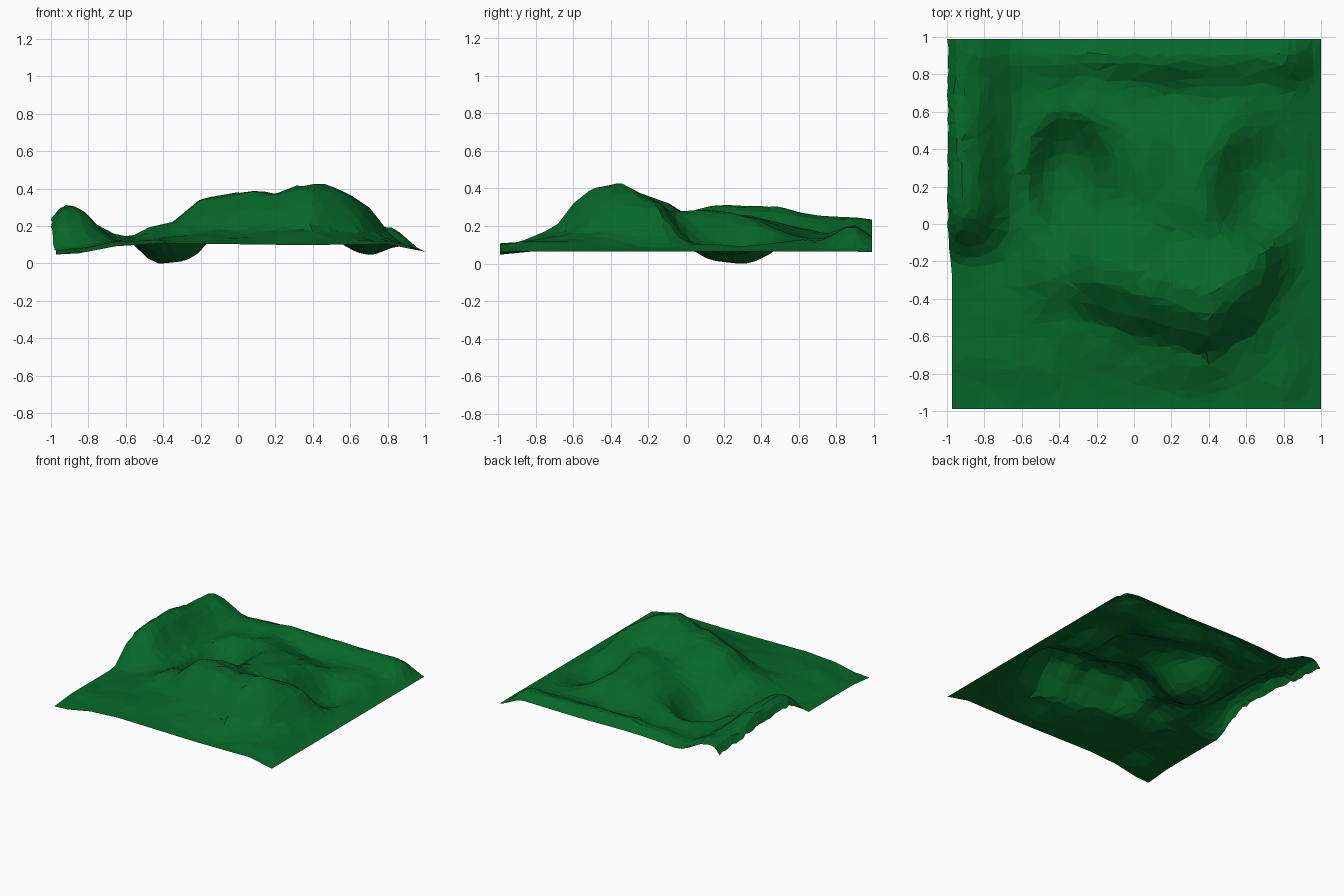
import bpy, bmesh, math, random
from mathutils import noise, Vector

if "Cube" in bpy.data.objects:
    bpy.data.objects.remove(bpy.data.objects["Cube"])

random.seed(4)
N = 46


def curve(pts, v):
    """Interpolation through (position, value) profile points."""
    if v <= pts[0][0]:
        return pts[0][1]
    for (a, p), (b, q) in zip(pts, pts[1:]):
        if v <= b:
            return p + (q - p) * (v - a) / (b - a)
    return pts[-1][1]


def step(a, b, v):
    t = max(0.0, min(1.0, (v - a) / (b - a)))
    return t * t * (3 - 2 * t)


def dome(x, y, cx, cy, west, east, south, north, flat):
    """Weight falling from 1 at the centre to 0 at a lopsided oval rim."""
    d = math.hypot((x - cx) / (west if x < cx else east), (y - cy) / (south if y < cy else north))
    return 1 - step(flat, 1.0, d)


# Profiles: ground across x, hill crest along x, hill section along y, hill foot
GROUND = [(-1, .06), (-.85, .065), (-.65, .105), (-.4, .12), (.3, .11), (.8, .115), (1, .075)]
CREST = [(-.62, 0), (-.54, .03), (-.47, .065), (-.35, .09), (-.2, .22), (0, .26), (.1, .27),
         (.2, .255), (.3, .3), (.42, .305), (.5, .29), (.6, .25), (.7, .18), (.8, .06), (.9, 0)]
SECTION = [(-.15, 0), (-.02, .1), (.1, .2), (.2, .62), (.32, .94), (.44, 1), (.6, .74),
           (.7, .55), (.8, .53), (1.05, .51), (1.2, .38), (1.45, 0)]
FOOT = [(-.6, -.68), (-.4, -.6), (-.25, -.62), (0, -.7), (.4, -.82), (.65, -.68), (.85, -.4)]
LEFT = [(-1, .17), (-.95, .23), (-.9, .24), (-.82, .195), (-.75, .11), (-.66, .02), (-.6, 0)]
LEFT_LEN = [(-.2, 0), (-.12, .3), (-.03, .72), (.05, .9), (.2, 1), (.5, .98), (.7, .78), (1, .68)]
BACK = [(.7, 0), (.76, .015), (.86, .07), (.92, .075), (1, .02)]


def height(x, y):
    z = curve(GROUND, x)
    z += .02 * step(-1, -.75, y) * (1 - step(.8, 1, x)) - .01
    # hill with its lobe to the north
    h = curve(CREST, x) * curve(SECTION, y - curve(FOOT, x))
    h *= 1 - step(-.15, .1, y) * step(.38, .75, x)
    z += h
    # west pit opening out of the hill's long slope, shallow east hollow
    z += (.0 - z) * dome(x, y, -.38, .25, .25, .48, .5, .4, .1) * .7
    pit = dome(x, y, -.38, .25, .22, .3, .3, .38, .15)
    z += (.01 - z) * pit
    z += (.055 - z) * dome(x, y, .7, .24, .36, .25, .42, .42, .05) * .9
    # border ridges
    z += curve(LEFT, x) * curve(LEFT_LEN, y)
    z += curve(BACK, y) * (1 - step(.8, 1, x)) * step(-1, -.7, x) * (.45 + .55 * step(-.5, -.1, x))
    # roughness
    z += .018 * noise.noise(Vector((x * 5, y * 5, 2))) * (1 - step(.85, 1, max(abs(x), abs(y))))
    return max(z, 0)


# Terrain sheet
bm = bmesh.new()
bmesh.ops.create_grid(bm, x_segments=N, y_segments=N, size=1)
cell = 2 / N
for v in bm.verts:
    x, y = v.co.x, v.co.y
    if abs(x) < .99 and abs(y) < .99:
        x += random.uniform(-.3, .3) * cell
        y += random.uniform(-.3, .3) * cell
    z = height(x, y)
    if x < -.99:                       # ragged left border, set in at the front
        x = -1 + .027 * (1 - step(-.3, 0, y)) + (random.uniform(0, .01) if y > -.1 else 0)
        z += random.uniform(-.015, .015) * step(-.2, 0, y)
    v.co = (x, y * .99, z)
bmesh.ops.triangulate(bm, faces=bm.faces)
low = min(v.co.z for v in bm.verts)
for v in bm.verts:
    v.co.z -= low
mesh = bpy.data.meshes.new("terrain")
bm.to_mesh(mesh)
bm.free()
terrain = bpy.data.objects.new("terrain", mesh)
bpy.context.collection.objects.link(terrain)

# Irregular low-poly facets
dec = terrain.modifiers.new("facets", 'DECIMATE')
dec.ratio = .3

mat = bpy.data.materials.new("grass_green")
mat.diffuse_color = (.002, .135, .022, 1)
mat.use_nodes = True
mat.node_tree.nodes["Principled BSDF"].inputs["Base Color"].default_value = mat.diffuse_color
mesh.materials.append(mat)
